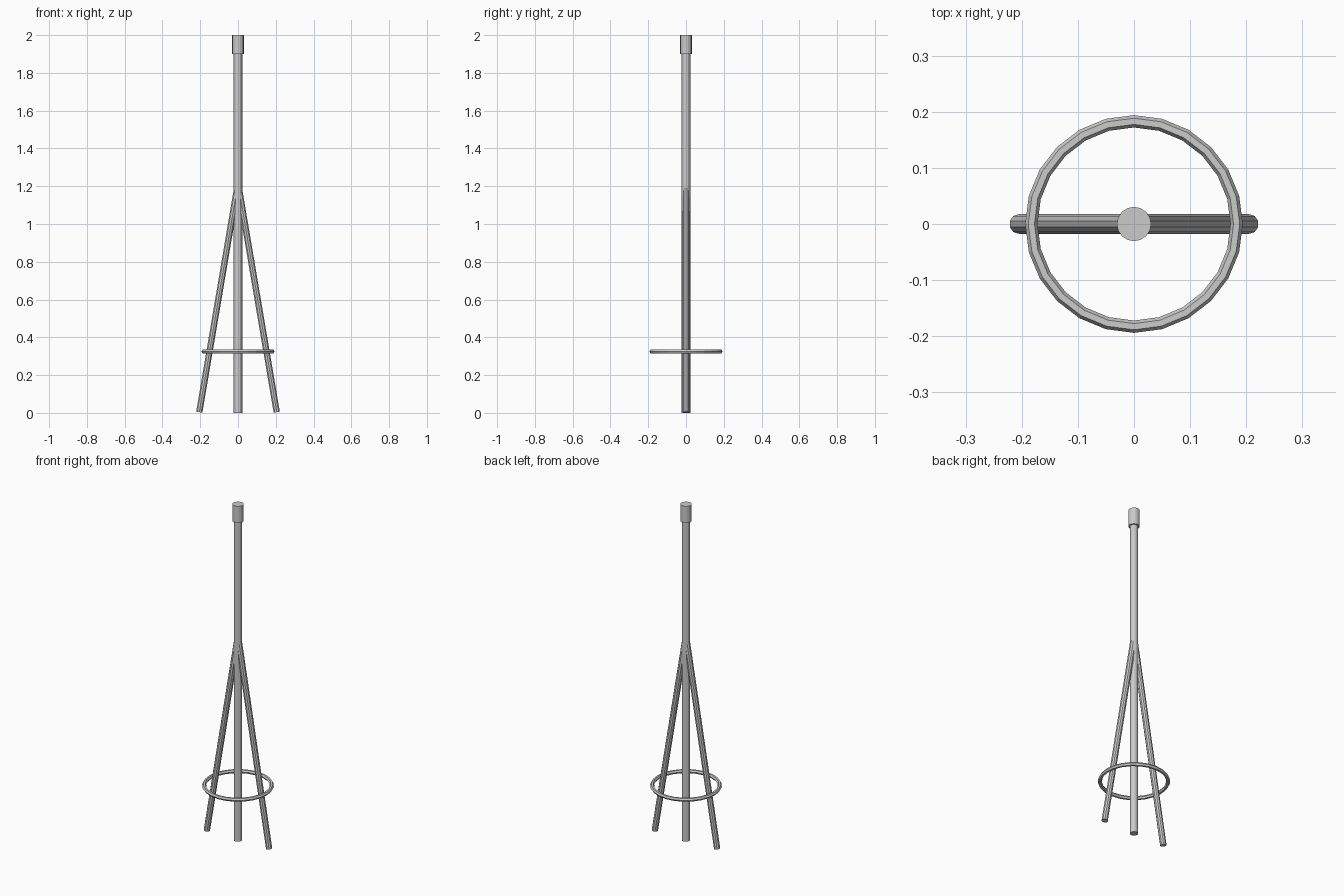
import bpy
from mathutils import Vector

if "Cube" in bpy.data.objects:
    bpy.data.objects.remove(bpy.data.objects["Cube"])


def rod(name, a, b, radius, sides):
    """Flat-shaded prism running from point a to point b."""
    a, b = Vector(a), Vector(b)
    axis = b - a
    bpy.ops.mesh.primitive_cylinder_add(
        vertices=sides, radius=radius, depth=axis.length, location=(a + b) / 2)
    ob = bpy.context.object
    ob.name = name
    # Lean in the x-z plane only
    ob.rotation_euler = (0, Vector((0, 0, 1)).angle(axis) * (1 if axis.x > 0 else -1), 0)
    return ob


# Central pole and wider end cap
rod("pole", (0, 0, 0), (0, 0, 1.91), 0.0225, 12)
rod("pole_cap", (0, 0, 1.9), (0, 0, 2.0), 0.0305, 16)

# Two splayed legs meeting the pole
for side, name in ((-1, "left_leg"), (1, "right_leg")):
    rod(name, (side * 0.205, 0, 0.004), (side * 0.003, 0, 1.2), 0.0175, 10)

# Brace ring around the legs
bpy.ops.mesh.primitive_torus_add(
    major_segments=24, minor_segments=6, major_radius=0.183,
    minor_radius=0.011, location=(0, 0, 0.325))
bpy.context.object.name = "brace_ring"
bpy.ops.object.shade_flat()
